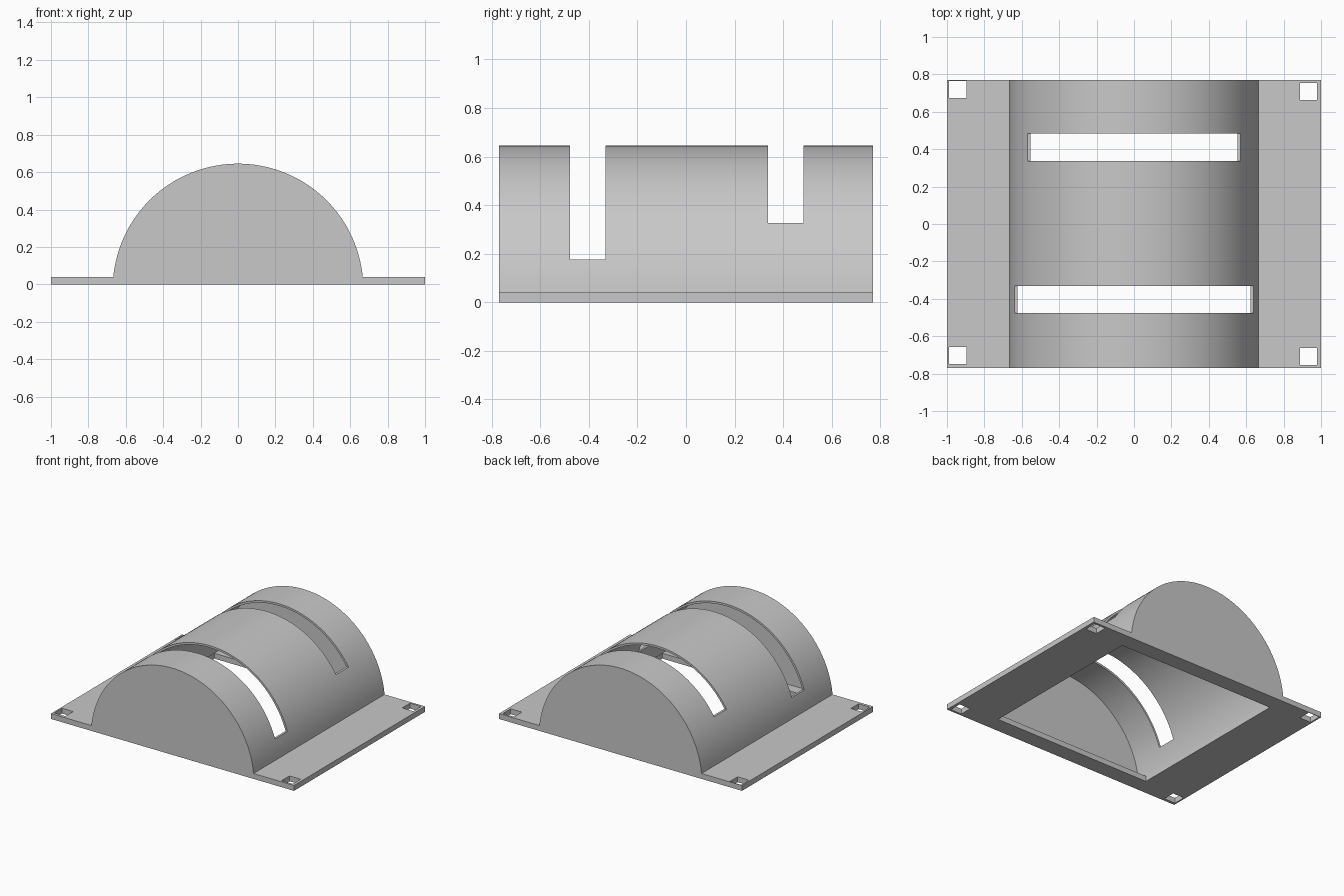
import bpy
import bmesh
from math import asin, cos, pi, radians, sin

cube = bpy.data.objects.get("Cube")
if cube:
    bpy.data.objects.remove(cube, do_unlink=True)

# Main dimensions
HALF_X, HALF_Y, PLATE = 1.0, 0.77, 0.04
CENTRE_Z, OUTER_R, INNER_R = -0.025, 0.67, 0.655
END_WALL = 0.04
SEGMENTS = 96

grey = bpy.data.materials.new("plain grey")
grey.use_nodes = True
grey.diffuse_color = (0.58, 0.58, 0.58, 1)
grey.node_tree.nodes["Principled BSDF"].inputs["Base Color"].default_value = grey.diffuse_color


def arc(radius, z_start):
    """Arch points from right to left, starting and ending at z_start."""
    a = asin((z_start - CENTRE_Z) / radius)
    steps = [a + (pi - 2 * a) * i / SEGMENTS for i in range(SEGMENTS + 1)]
    return [(radius * cos(t), CENTRE_Z + radius * sin(t)) for t in steps]


def prism(name, outline, y0, y1):
    """Extrude an x-z outline from y0 to y1."""
    bm = bmesh.new()
    face = bm.faces.new([bm.verts.new((x, y0, z)) for x, z in outline])
    out = bmesh.ops.extrude_face_region(bm, geom=[face])
    moved = [v for v in out["geom"] if isinstance(v, bmesh.types.BMVert)]
    bmesh.ops.translate(bm, verts=moved, vec=(0, y1 - y0, 0))
    bmesh.ops.recalc_face_normals(bm, faces=bm.faces)
    mesh = bpy.data.meshes.new(name)
    bm.to_mesh(mesh)
    bm.free()
    mesh.materials.append(grey)
    obj = bpy.data.objects.new(name, mesh)
    bpy.context.collection.objects.link(obj)
    return obj


def box(name, x0, x1, y0, y1, z0, z1):
    return prism(name, [(x0, z0), (x1, z0), (x1, z1), (x0, z1)], y0, y1)


def cut(target, cutter):
    cutter.hide_render = True
    mod = target.modifiers.new(cutter.name, "BOOLEAN")
    mod.operation = "DIFFERENCE"
    mod.solver = "EXACT"
    mod.object = cutter
    bpy.context.view_layer.objects.active = target
    bpy.ops.object.modifier_apply(modifier=mod.name)
    bpy.data.objects.remove(cutter, do_unlink=True)


# Arched cover with side flanges
outline = [(-HALF_X, 0), (HALF_X, 0), (HALF_X, PLATE)]
outline += arc(OUTER_R, PLATE) + [(-HALF_X, PLATE)]
cover = prism("arched_cover", outline, -HALF_Y, HALF_Y)

# Hollow inside and the opening in the base
inside = HALF_Y - END_WALL
cut(cover, prism("cavity", arc(INNER_R, PLATE), -inside, inside))
cut(cover, box("base_opening", -0.65, 0.65, -0.65, 0.65, -0.1, PLATE + 0.01))

# Front and back slots across the arch
for name, y0, y1, bottom in (("front_slot", -0.477, -0.331, 0.177),
                             ("back_slot", 0.338, 0.484, 0.326)):
    cut(cover, box(name, -0.9, 0.9, y0, y1, bottom, 1))

# Square mounting holes
HOLE = 0.046
for x, y in ((-0.942, 0.719), (0.933, 0.708), (-0.942, -0.703), (0.933, -0.708)):
    cut(cover, box("mounting_hole", x - HOLE, x + HOLE, y - HOLE, y + HOLE, -0.1, 0.1))

# Smooth arch with crisp edges
bpy.ops.object.select_all(action="DESELECT")
cover.select_set(True)
bpy.context.view_layer.objects.active = cover
bpy.ops.object.shade_smooth_by_angle(angle=radians(30))
